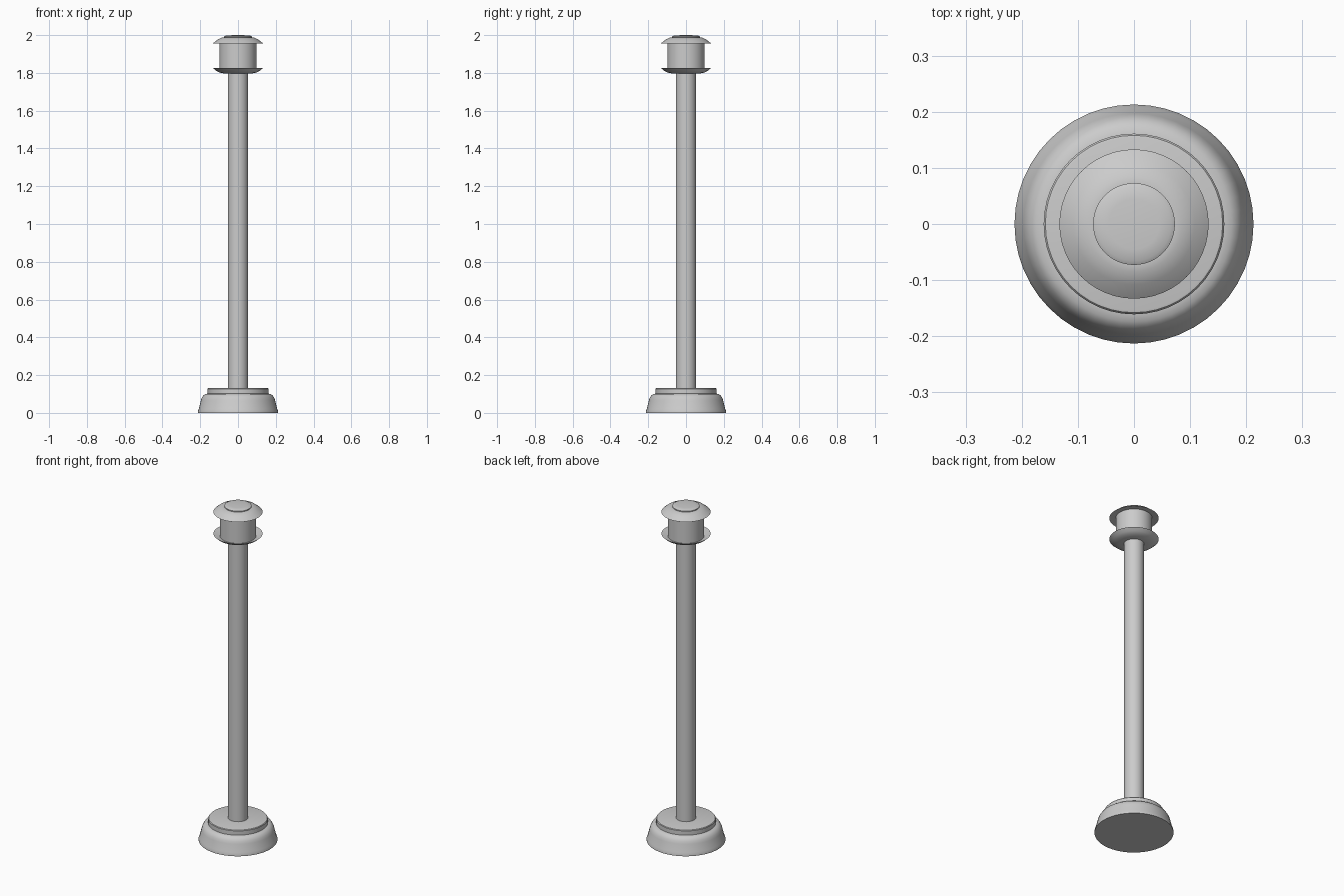
import bpy, bmesh, math

cube = bpy.data.objects.get("Cube")
if cube:
    bpy.data.objects.remove(cube, do_unlink=True)

# One plain grey for the whole lamp
grey = bpy.data.materials.new("light grey")
grey.use_nodes = True
colour = (0.6, 0.6, 0.6, 1)
grey.diffuse_color = colour
grey.node_tree.nodes["Principled BSDF"].inputs["Base Color"].default_value = colour


def lathe(name, profile, sides=48):
    """Turn a (radius, height) profile around z; both ends are capped."""
    bm = bmesh.new()
    rings = []
    for r, z in profile:
        rings.append([bm.verts.new((r * math.cos(2 * math.pi * i / sides),
                                    r * math.sin(2 * math.pi * i / sides), z))
                      for i in range(sides)])
    for low, high in zip(rings, rings[1:]):
        for i in range(sides):
            j = (i + 1) % sides
            bm.faces.new((low[i], low[j], high[j], high[i]))
    bm.faces.new(rings[0][::-1])
    bm.faces.new(rings[-1])
    bmesh.ops.recalc_face_normals(bm, faces=bm.faces)
    mesh = bpy.data.meshes.new(name)
    bm.to_mesh(mesh)
    bm.free()
    mesh.materials.append(grey)
    obj = bpy.data.objects.new(name, mesh)
    bpy.context.collection.objects.link(obj)
    bpy.ops.object.select_all(action='DESELECT')
    obj.select_set(True)
    bpy.context.view_layer.objects.active = obj
    bpy.ops.object.shade_smooth_by_angle(angle=math.radians(30))
    return obj


# Foot with a rounded shoulder, and the collar on it
lathe("base", [(0.213, 0), (0.213, 0.008), (0.208, 0.02), (0.197, 0.065),
               (0.192, 0.08), (0.184, 0.092), (0.174, 0.099), (0.16, 0.102)])
lathe("base_collar", [(0.161, 0.1), (0.161, 0.127), (0.158, 0.131), (0.154, 0.132)])

# Post
lathe("post", [(0.054, 0.13), (0.054, 1.81)])

# Lamp head: dish, drum, cap and button on top
lathe("lower_dish", [(0.073, 1.797), (0.098, 1.802), (0.116, 1.811), (0.133, 1.826),
                     (0.131, 1.826), (0.097, 1.812)])
lathe("lamp_drum", [(0.098, 1.805), (0.098, 1.965)])
lathe("upper_cap", [(0.097, 1.958), (0.131, 1.955), (0.133, 1.956),
                    (0.108, 1.976), (0.085, 1.987), (0.073, 1.988)])
lathe("top_button", [(0.073, 1.985), (0.073, 1.993), (0.066, 1.997),
                     (0.045, 1.999), (0.01, 2.0)])
